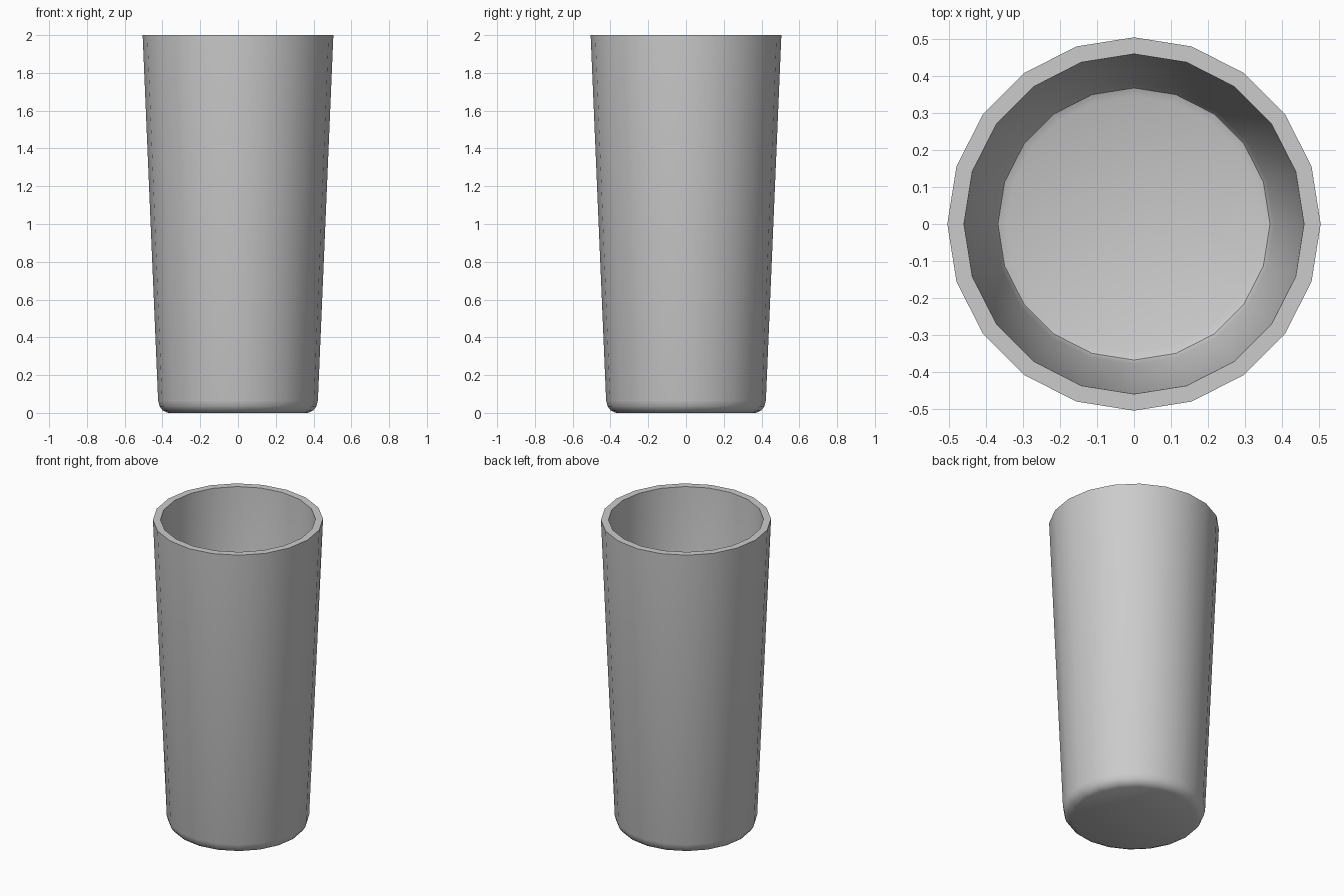
import bpy, bmesh, math

if "Cube" in bpy.data.objects:
    bpy.data.objects.remove(bpy.data.objects["Cube"])

SIDES = 20
# Profile (radius, z): outer base, outer wall, rim, inner wall, inner floor
PROFILE = [(0.37, 0.0), (0.398, 0.013), (0.415, 0.035), (0.423, 0.065), (0.505, 2.0),
           (0.46, 2.0), (0.379, 0.075), (0.368, 0.054), (0.346, 0.045)]

# Tumbler: revolve the wall profile, then cap the base and inner floor
bm = bmesh.new()
rings = []
for r, z in PROFILE:
    rings.append([bm.verts.new((r * math.cos(2 * math.pi * i / SIDES),
                                r * math.sin(2 * math.pi * i / SIDES), z))
                  for i in range(SIDES)])
for a, b in zip(rings, rings[1:]):
    for i in range(SIDES):
        j = (i + 1) % SIDES
        bm.faces.new((a[i], a[j], b[j], b[i]))
bm.faces.new(rings[0][::-1])
bm.faces.new(rings[-1])
bmesh.ops.recalc_face_normals(bm, faces=bm.faces[:])

mesh = bpy.data.meshes.new("tumbler")
bm.to_mesh(mesh)
bm.free()
cup = bpy.data.objects.new("tumbler", mesh)
bpy.context.collection.objects.link(cup)

# Smooth walls, sharp rim
bpy.context.view_layer.objects.active = cup
cup.select_set(True)
bpy.ops.object.shade_smooth_by_angle(angle=math.radians(40))
